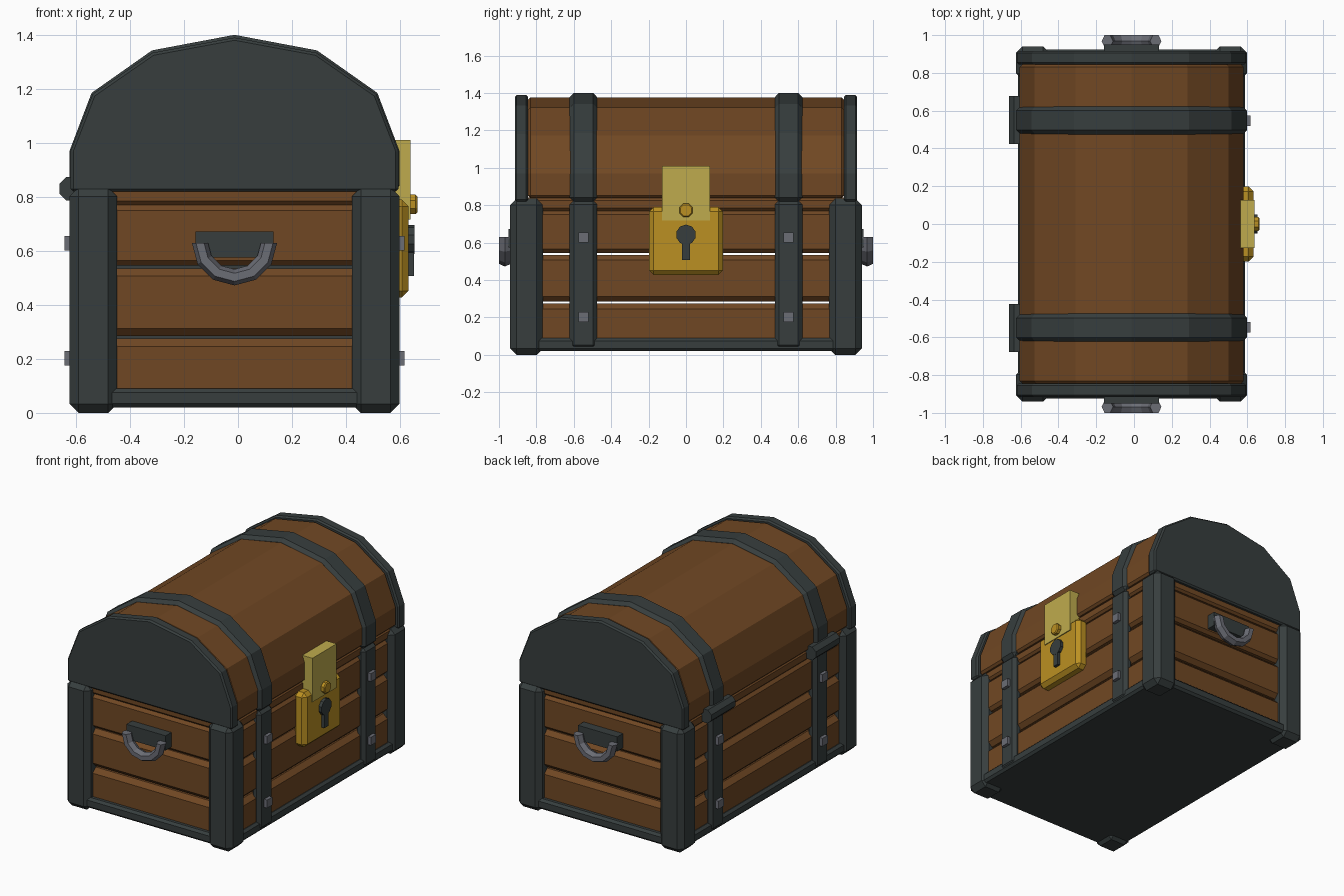
import bpy, bmesh, math
from mathutils import Matrix

if "Cube" in bpy.data.objects:
    bpy.data.objects.remove(bpy.data.objects["Cube"])

CX = -0.013  # body centre in x (lock and hinges stick out unequally)


def mat(name, rgb):
    m = bpy.data.materials.new(name)
    m.diffuse_color = (*rgb, 1)
    m.use_nodes = True
    m.node_tree.nodes["Principled BSDF"].inputs["Base Color"].default_value = m.diffuse_color
    return m


WOOD = mat("brown_wood", (0.163, 0.064, 0.017))
IRON = mat("dark_iron", (0.038, 0.048, 0.048))
STEEL = mat("grey_steel", (0.147, 0.153, 0.179))
GOLD = mat("gold", (0.50, 0.28, 0.016))
BRASS = mat("pale_brass", (0.52, 0.41, 0.075))


def finish(name, bm, material, bevel=0):
    bmesh.ops.recalc_face_normals(bm, faces=bm.faces)
    if bevel:
        edges = [e for e in bm.edges if e.calc_face_angle(0) > math.radians(50)]
        bmesh.ops.bevel(bm, geom=edges, offset=bevel, segments=1,
                        affect='EDGES', clamp_overlap=True)
    me = bpy.data.meshes.new(name)
    bm.to_mesh(me)
    bm.free()
    me.materials.append(material)
    ob = bpy.data.objects.new(name, me)
    bpy.context.collection.objects.link(ob)
    return ob


def box(name, x, y, z, material, bevel=0):
    """Box from (min, max) ranges, with chamfered edges."""
    bm = bmesh.new()
    bmesh.ops.create_cube(bm, size=1)
    for v in bm.verts:
        for i, r in enumerate((x, y, z)):
            v.co[i] = min(r) if v.co[i] < 0 else max(r)
    return finish(name, bm, material, bevel)


def cyl(name, centre, r, depth, sides, axis, material, bevel=0):
    bm = bmesh.new()
    bmesh.ops.create_cone(bm, cap_ends=True, segments=sides, radius1=r, radius2=r, depth=depth)
    bmesh.ops.rotate(bm, verts=bm.verts, matrix=Matrix.Rotation(math.pi / sides, 3, 'Z'))
    rot = Matrix.Rotation(math.pi / 2, 3, axis)
    bmesh.ops.rotate(bm, verts=bm.verts, matrix=rot)
    bmesh.ops.translate(bm, verts=bm.verts, vec=centre)
    return finish(name, bm, material, bevel)


def arch(name, y0, y1, half, top, bottom, material, bevel):
    """Barrel-shaped prism along y with six arch facets."""
    pts = [(CX + half, bottom)]
    for i in range(7):
        a = math.pi * i / 6
        pts.append((CX + half * math.cos(a), 0.97 + (top - 0.97) * math.sin(a)))
    pts.append((CX - half, bottom))
    bm = bmesh.new()
    f = bm.faces.new([bm.verts.new((x, y0, z)) for x, z in pts])
    ext = bmesh.ops.extrude_face_region(bm, geom=[f])["geom"]
    bmesh.ops.translate(bm, vec=(0, y1 - y0, 0),
                        verts=[g for g in ext if isinstance(g, bmesh.types.BMVert)])
    return finish(name, bm, material, bevel)


def ring_handle(name, s):
    """Half ring with a six-sided tube hanging on an end wall."""
    bm = bmesh.new()
    rings = []
    for i in range(7):
        a = math.pi + math.pi * i / 6
        ring = []
        for j in range(6):
            t = 2 * math.pi * j / 6
            r = 0.128 + 0.03 * math.cos(t)
            ring.append(bm.verts.new((CX + r * math.cos(a), s * (0.968 + 0.037 * math.sin(t)),
                                      0.63 + r * math.sin(a))))
        rings.append(ring)
    for a, b in zip(rings, rings[1:]):
        for j in range(6):
            k = (j + 1) % 6
            bm.faces.new((a[j], a[k], b[k], b[j]))
    bm.faces.new(rings[0])
    bm.faces.new(rings[-1])
    return finish(name, bm, STEEL)


# Base slab
box("base", (CX - 0.60, CX + 0.60), (-0.925, 0.925), (0.02, 0.09), IRON, 0.015)

# Planks on all four walls, with thin gaps between them
rows = [(0.05, 0.275, 0.03), (0.285, 0.535, 0.028), (0.545, 0.769, 0.02), (0.77, 0.84, 0.014)]
for n, (z0, z1, b) in enumerate(rows):
    for s, side in ((1, "right"), (-1, "left")):
        box(f"{side}_plank_{n}", (CX + s * 0.50, CX + s * 0.58), (-0.86, 0.86), (z0, z1), WOOD, b)
    for s, side in ((1, "back"), (-1, "front")):
        box(f"{side}_plank_{n}", (CX - 0.56, CX + 0.56), (s * 0.81, s * 0.89), (z0, z1), WOOD, b)

for s, side in ((1, "back"), (-1, "front")):
    # Dark lining behind the end planks
    box(f"{side}_lining", (CX - 0.5, CX + 0.5), (s * 0.80, s * 0.82), (0.08, 0.80), IRON)
    # Lid end plate
    arch(f"{side}_lid_end", s * 0.845, s * 0.915, 0.607, 1.39, 0.82, IRON, 0.01)
    # Corner posts
    for t, lr in ((1, "right"), (-1, "left")):
        box(f"{side}_{lr}_post", (CX + t * 0.435, CX + t * 0.611), (s * 0.765, s * 0.94),
            (0, 0.835), IRON, 0.033)
    # End handle and its mount
    box(f"{side}_handle_mount", (CX - 0.145, CX + 0.145), (s * 0.87, s * 0.95), (0.575, 0.672), IRON)
    ring_handle(f"{side}_handle", s)

    # Iron band over the lid and down both long sides
    arch(f"{side}_lid_band", s * 0.475, s * 0.622, 0.611, 1.40, 0.82, IRON, 0.022)
    for t, lr in ((1, "right"), (-1, "left")):
        box(f"{side}_{lr}_band", (CX + t * 0.54, CX + t * 0.608), (s * 0.475, s * 0.622),
            (0.03, 0.825), IRON, 0.022)
        for z in (0.203, 0.628):
            box(f"{side}_{lr}_bolt", (CX + t * 0.59, CX + t * 0.63),
                (s * 0.52, s * 0.575), (z - 0.027, z + 0.027), STEEL)
    # Hinge barrel
    cyl(f"{side}_hinge", (-0.617, s * 0.55, 0.83), 0.048, 0.255, 8, 'X', IRON)

# Wooden barrel lid
arch("lid", -0.846, 0.846, 0.592, 1.376, 0.838, WOOD, 0.014)

# Lock plate, hasp, knob and keyhole
box("lock_plate", (0.54, 0.632), (-0.198, 0.198), (0.427, 0.79), GOLD, 0.025)
box("hasp", (0.555, 0.638), (-0.127, 0.127), (0.717, 1.01), BRASS)
cyl("hasp_knob", (0.64, 0, 0.772), 0.039, 0.048, 8, 'Y', GOLD, 0.006)
cyl("keyhole_round", (0.63, 0, 0.642), 0.054, 0.046, 10, 'Y', IRON)
box("keyhole_slot", (0.61, 0.652), (-0.021, 0.021), (0.507, 0.62), IRON)
